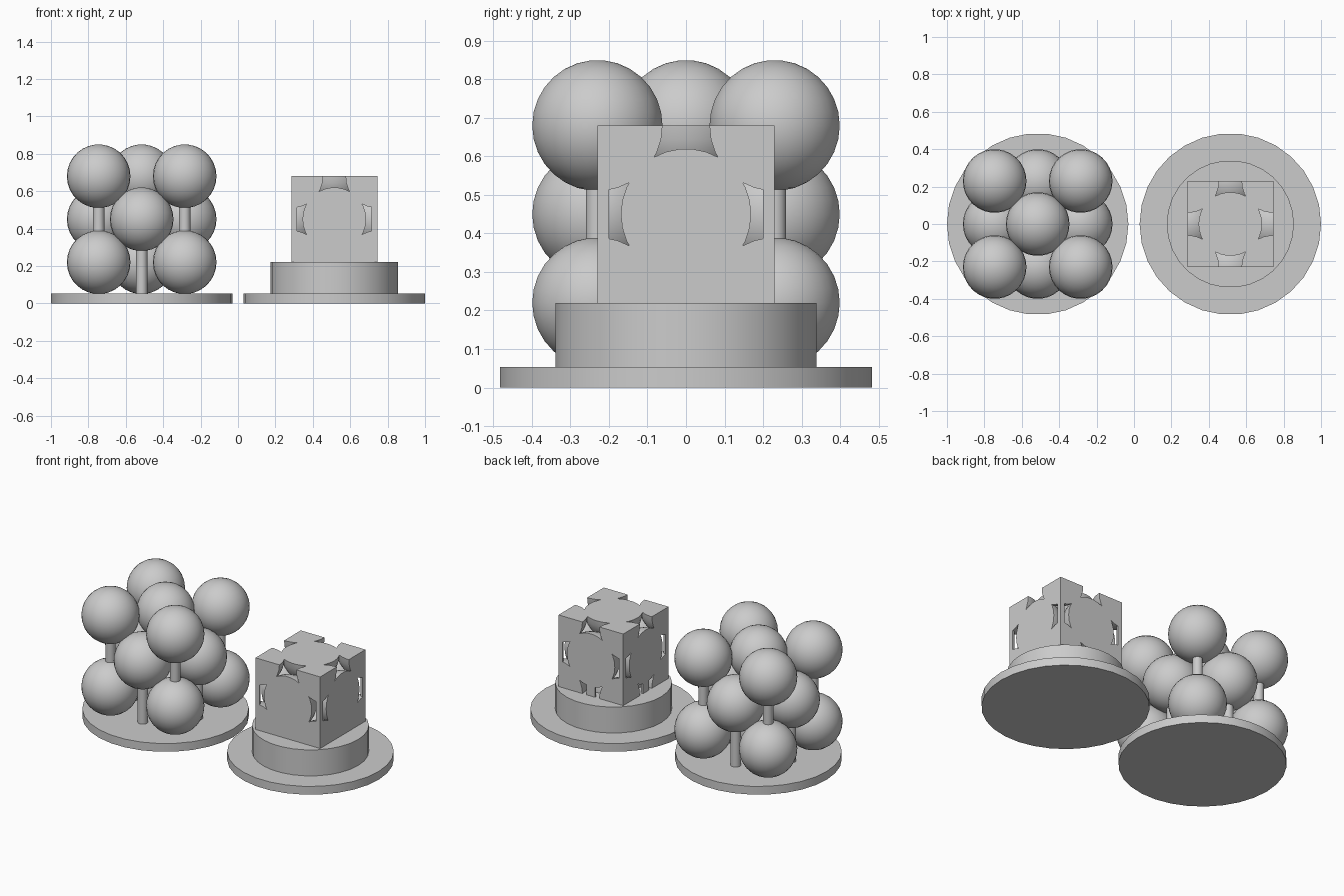
import bpy
import bmesh
from math import sin, cos, pi
from itertools import product

SIDES = 30
CELL = 0.46            # edge length of the cubic cell
HALF = CELL / 2
MID_Z = 0.45           # height of the cell centre
BALL_R = 0.17
ROD_R = 0.03
BASE_H = 0.053
OFFSET = 0.515         # distance of each display from the middle

if "Cube" in bpy.data.objects:
    bpy.data.objects.remove(bpy.data.objects["Cube"])

grey = bpy.data.materials.new("plain grey")
grey.use_nodes = True
grey.diffuse_color = (0.6, 0.6, 0.6, 1)
grey.node_tree.nodes["Principled BSDF"].inputs["Base Color"].default_value = grey.diffuse_color


def lathe(bm, profile, centre):
    """Closed turned solid from (radius, height) pairs listed bottom to top."""
    cx, cy, cz = centre
    rings = [[bm.verts.new((cx + r * cos(2 * pi * i / SIDES),
                            cy + r * sin(2 * pi * i / SIDES), cz + z))
              for i in range(SIDES)] for r, z in profile]
    for low, high in zip(rings, rings[1:]):
        for i in range(SIDES):
            j = (i + 1) % SIDES
            bm.faces.new((low[i], low[j], high[j], high[i]))
    bm.faces.new(rings[0][::-1])
    bm.faces.new(rings[-1])


def ball(bm, centre):
    rings = SIDES // 2
    angles = [pi * (i + 0.5) / rings for i in range(rings)]
    lathe(bm, [(BALL_R * sin(a), -BALL_R * cos(a)) for a in angles], centre)


def disc(bm, centre, radius, bottom, top):
    lathe(bm, [(radius, bottom), (radius, top)], (centre[0], centre[1], 0))


def smooth(obj):
    bpy.ops.object.select_all(action='DESELECT')
    obj.select_set(True)
    bpy.context.view_layer.objects.active = obj
    bpy.ops.object.shade_smooth_by_angle(angle=pi / 6)


def make(name, build, collection=None):
    bm = bmesh.new()
    build(bm)
    mesh = bpy.data.meshes.new(name)
    bm.to_mesh(mesh)
    bm.free()
    mesh.materials.append(grey)
    obj = bpy.data.objects.new(name, mesh)
    (collection or bpy.context.scene.collection).objects.link(obj)
    return obj


# Lattice sites: eight corners and six face centres
sites = [s for s in product((-1, 0, 1), repeat=3) if sum(map(abs, s)) in (1, 3)]


def place(site, x):
    return (x + site[0] * HALF, site[1] * HALF, MID_Z + site[2] * HALF)


# Each column of sites has one rod up to its highest ball
tops = {}
for sx, sy, sz in sites:
    tops[sx, sy] = max(sz, tops.get((sx, sy), -1))


def rod(bm, column, x):
    top = place((*column, tops[column]), x)
    disc(bm, top, ROD_R, BASE_H / 2, top[2])


# Ball display
def all_balls(bm):
    for s in sites:
        ball(bm, place(s, -OFFSET))


def all_rods(bm):
    for column in tops:
        rod(bm, column, -OFFSET)


smooth(make("lattice_balls", all_balls))
smooth(make("support_rods", all_rods))

# Round bases and the pedestal
for side, x in (("right", -OFFSET), ("left", OFFSET)):
    smooth(make(side + "_base", lambda bm: disc(bm, (x, 0), 0.485, 0, BASE_H)))
smooth(make("pedestal", lambda bm: disc(bm, (OFFSET, 0), 0.34, BASE_H, MID_Z - HALF)))

# Cut cell: balls and rods merged, then trimmed to the cube
helpers = bpy.data.collections.new("cutters")
bpy.context.scene.collection.children.link(helpers)
cell = make("cut_cell", lambda bm: ball(bm, place(sites[0], OFFSET)))
for s in sites[1:]:
    make("cutter_ball", lambda bm: ball(bm, place(s, OFFSET)), helpers)
for column in tops:
    make("cutter_rod", lambda bm: rod(bm, column, OFFSET), helpers)


def cube(bm):
    bmesh.ops.create_cube(bm, size=CELL)
    bmesh.ops.translate(bm, verts=bm.verts, vec=(OFFSET, 0, MID_Z))


trim = make("cutter_cube", cube)
trim.hide_render = True

merge = cell.modifiers.new("merge", 'BOOLEAN')
merge.operation, merge.solver = 'UNION', 'EXACT'
merge.operand_type, merge.collection = 'COLLECTION', helpers
clip = cell.modifiers.new("clip", 'BOOLEAN')
clip.operation, clip.solver = 'INTERSECT', 'EXACT'
clip.object = trim

# Keep the finished shape and drop the cutters
graph = bpy.context.evaluated_depsgraph_get()
graph.update()
result = bpy.data.meshes.new_from_object(cell.evaluated_get(graph))
cell.modifiers.clear()
cell.data = result
result.materials.clear()
result.materials.append(grey)
for poly in result.polygons:
    poly.material_index = 0
for helper in list(helpers.objects) + [trim]:
    bpy.data.objects.remove(helper)
bpy.data.collections.remove(helpers)
smooth(cell)
